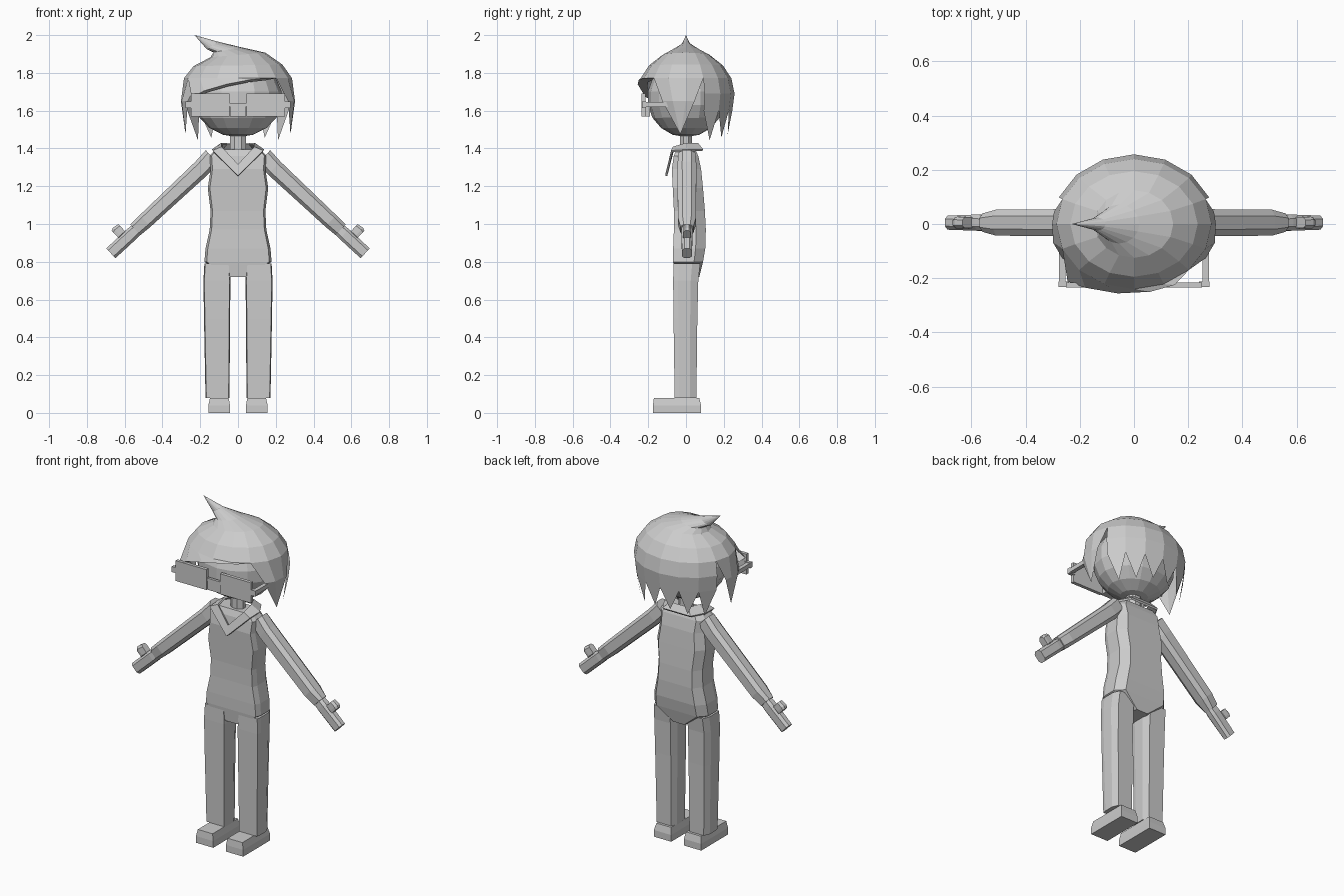
import bpy, bmesh, math
from mathutils import Vector

if "Cube" in bpy.data.objects:
    bpy.data.objects.remove(bpy.data.objects["Cube"])

grey = bpy.data.materials.new("light_grey")
grey.diffuse_color = (0.6, 0.6, 0.6, 1)
grey.use_nodes = True
grey.node_tree.nodes["Principled BSDF"].inputs["Base Color"].default_value = grey.diffuse_color


def make(name, verts, faces, fix=True):
    bm = bmesh.new()
    vs = [bm.verts.new(v) for v in verts]
    for f in faces:
        bm.faces.new([vs[i] for i in f])
    if fix:
        bmesh.ops.recalc_face_normals(bm, faces=bm.faces)
    me = bpy.data.meshes.new(name)
    bm.to_mesh(me)
    bm.free()
    me.materials.append(grey)
    ob = bpy.data.objects.new(name, me)
    bpy.context.collection.objects.link(ob)
    return ob


def loft(name, rings):
    """Closed tube through equally sized rings, capped at both ends."""
    n = len(rings[0])
    faces = [[r * n + i, r * n + (i + 1) % n, (r + 1) * n + (i + 1) % n, (r + 1) * n + i]
             for r in range(len(rings) - 1) for i in range(n)]
    faces += [list(range(n)), [(len(rings) - 1) * n + i for i in range(n)]]
    return make(name, [v for r in rings for v in r], faces)


def box(name, x0, x1, y0, y1, z0, z1):
    return loft(name, [[(x0, y0, z), (x1, y0, z), (x1, y1, z), (x0, y1, z)] for z in (z0, z1)])


def section(x0, x1, yf, yb, z):
    """Eight-sided body cross-section with narrow bevelled corners."""
    c, w = (x0 + x1) / 2, (x1 - x0) / 2
    d = yb - yf
    half = [(0.93 * w, yf), (w, yf + 0.2 * d), (w, yb - 0.3 * d), (0.75 * w, yb)]
    return [(c + x, y, z) for x, y in half] + [(c - x, y, z) for x, y in reversed(half)]


# Torso: half width, front, back, height
loft("torso", [section(-w, w, f, b, z) for w, f, b, z in [
    (0.05, -0.06, 0.07, 0.72), (0.178, -0.068, 0.09, 0.80), (0.172, -0.068, 0.102, 0.87),
    (0.15, -0.064, 0.105, 0.97), (0.145, -0.064, 0.10, 1.07), (0.16, -0.07, 0.09, 1.19),
    (0.145, -0.075, 0.08, 1.29), (0.15, -0.065, 0.065, 1.36), (0.12, -0.05, 0.05, 1.395)]])

# Neck and head
loft("neck", [[(0.045 * math.cos(a), 0.035 * math.sin(a), z)
               for a in [math.pi * (i + 0.5) / 4 for i in range(8)]] for z in (1.36, 1.48)])
bpy.ops.mesh.primitive_uv_sphere_add(segments=16, ring_count=9, radius=1, location=(0, 0, 1.665))
head = bpy.context.object
head.name = "head"
head.scale = (0.235, 0.205, 0.205)
head.data.materials.append(grey)

# Collar: inner and outer edge, from the V point round to the back
inner = [(0, -0.09, 1.315), (0.085, -0.065, 1.405), (0.085, 0, 1.425), (0.06, 0.06, 1.425)]
outer = [(0, -0.105, 1.255), (0.132, -0.075, 1.385), (0.135, 0.01, 1.39), (0.09, 0.088, 1.39)]


def around(pts):
    return pts + [(-x, y, z) for x, y, z in reversed(pts[1:])]


loop = around(inner) + around(outer)
n = len(loop) // 2
collar = make("collar", loop, [[i, (i + 1) % n, n + (i + 1) % n, n + i] for i in range(n)])
mod = collar.modifiers.new("thickness", "SOLIDIFY")
mod.thickness = 0.012
mod.offset = 0

# Limbs, mirrored
ARM = math.radians(43)
for s, side in ((1, "left"), (-1, "right")):
    def span(a, b):
        return (a, b) if s > 0 else (-b, -a)

    # Leg and shoe
    loft(side + "_leg", [section(*span(a, b), f, k, z) for a, b, f, k, z in [
        (0.045, 0.172, -0.06, 0.055, 0.08), (0.042, 0.18, -0.066, 0.06, 0.5),
        (0.04, 0.183, -0.068, 0.065, 0.7), (0.045, 0.178, -0.066, 0.075, 0.79)]])
    loft(side + "_shoe", [[(s * x, y, z) for x, y in ((a, f), (b, f), (b, k), (a, k))]
                          for a, b, f, k, z in [
        (0.042, 0.157, -0.175, 0.08, 0), (0.042, 0.157, -0.175, 0.08, 0.04),
        (0.05, 0.148, -0.17, 0.07, 0.08)]])

    # Arm: rings across a sloping axis that starts at the shoulder
    def ring(t, up, down, y, yc=0.005):
        d = Vector((math.cos(ARM), 0, -math.sin(ARM)))
        u = Vector((math.sin(ARM), 0, math.cos(ARM)))
        m, h = (up + down) / 2, (up - down) / 2
        prof = [(h, y * .5), (h * .6, y), (-h * .6, y), (-h, y * .5)]
        prof += [(a, -b) for a, b in reversed(prof)]
        out = [Vector((0.155, 0, 1.33)) + d * t + u * (m + a) + Vector((0, yc + b, 0))
               for a, b in prof]
        return [(s * v.x, v.y, v.z) for v in out]

    loft(side + "_arm", [ring(-0.03, 0.055, -0.04, 0.045), ring(0.05, 0.048, -0.047, 0.05),
                         ring(0.46, 0.042, -0.042, 0.048), ring(0.53, 0.04, -0.038, 0.034)])
    loft(side + "_hand", [ring(0.5, 0.028, -0.034, 0.025), ring(0.56, 0.034, -0.038, 0.03),
                          ring(0.71, 0.034, -0.037, 0.026)])
    loft(side + "_thumb", [ring(0.575, 0.085, 0.02, 0.02), ring(0.61, 0.09, 0.02, 0.022),
                           ring(0.625, 0.083, 0.02, 0.02)])

    # Glasses: lens, hinge and temple
    box(side + "_lens", *span(0.045, 0.25), -0.235, -0.215, 1.57, 1.692)
    box(side + "_hinge", *span(0.24, 0.278), -0.232, -0.212, 1.615, 1.648)
    box(side + "_temple", *span(0.252, 0.276), -0.225, -0.09, 1.62, 1.645)
box("bridge", -0.05, 0.05, -0.23, -0.214, 1.622, 1.64)
box("nose_piece", -0.043, 0.043, -0.228, -0.19, 1.57, 1.622)

# Hair: sixteen-sided cap whose top is drawn out into a bent cowlick
SEG = 16
verts, faces = [(-0.23, 0, 2.0)], []


def add(p):
    verts.append(p)
    return len(verts) - 1


def hair_ring(cx, rx, ry, z, tilt, ks):
    ids = {}
    for k in ks:
        a = 2 * math.pi * k / SEG
        ids[k] = add((cx + rx * math.cos(a), ry * math.sin(a), z + tilt * math.cos(a)))
    return ids


prev = None
for cx, rx, ry, z, tilt in [(-0.135, 0.03, 0.024, 1.945, 0.02), (-0.055, 0.075, 0.072, 1.922, 0.013),
                            (0, 0.145, 0.125, 1.895, 0.012), (0, 0.235, 0.195, 1.84, 0.004),
                            (0, 0.286, 0.24, 1.772, 0)]:
    cur = hair_ring(cx, rx, ry, z, tilt, range(SEG))
    for k in range(SEG):
        j = (k + 1) % SEG
        faces.append([prev[k], prev[j], cur[j], cur[k]] if prev else [0, cur[j], cur[k]])
    prev = cur
brim = prev

# Back of the hair with pointed ends
back = range(1, 8)
r1 = hair_ring(0, 0.3, 0.257, 1.69, 0, back)
r2 = hair_ring(0, 0.29, 0.245, 1.6, 0, back)
for k in range(1, 7):
    faces += [[brim[k], brim[k + 1], r1[k + 1], r1[k]], [r1[k], r1[k + 1], r2[k + 1], r2[k]]]
    a = 2 * math.pi * (k + 0.5) / SEG
    tip = add((0.255 * math.cos(a), 0.225 * math.sin(a), 1.485 - 0.05 * abs(math.cos(a))))
    faces.append([r2[k], r2[k + 1], tip])

# Pointed locks in front of the ears
for s, ks in ((1, (14, 15, 0, 1)), (-1, (10, 9, 8, 7))):
    top = [brim[k] for k in ks]
    mid = [add((s * x, y, 1.65)) for x, y in ((0.265, -0.125), (0.298, -0.07), (0.302, 0), (0.295, 0.045))]
    tip = add((s * 0.278, -0.03, 1.475))
    for i in range(3):
        faces += [[top[i], top[i + 1], mid[i + 1], mid[i]], [mid[i], mid[i + 1], tip]]

# Swept fringe with a turned-under edge
edge = [add(p) for p in [(-0.245, -0.212, 1.67), (-0.18, -0.235, 1.705), (-0.06, -0.256, 1.74),
                         (0.06, -0.25, 1.763), (0.15, -0.225, 1.772)]]
under = [add((x * 0.95, y * 0.8, z - 0.012)) for x, y, z in [verts[i] for i in edge]]
top = [brim[k] for k in (9, 10, 11, 12, 13)]
for i in range(4):
    faces += [[top[i], top[i + 1], edge[i + 1], edge[i]], [edge[i], edge[i + 1], under[i + 1], under[i]]]
faces += [[brim[13], brim[14], edge[4]], [edge[4], brim[14], under[4]]]
make("hair", verts, faces)
